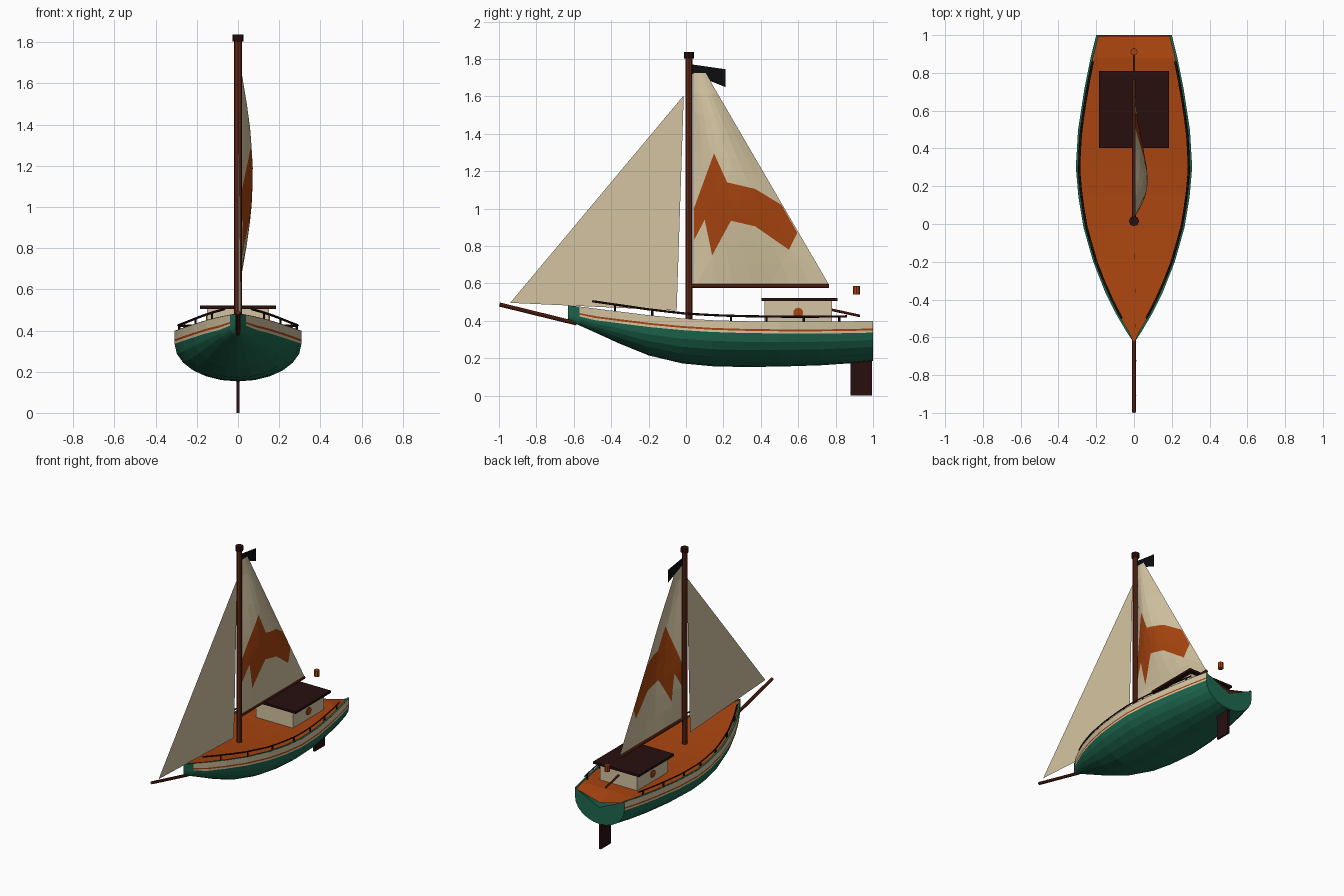
import bpy, bmesh, math
from mathutils import Vector

if "Cube" in bpy.data.objects:
    bpy.data.objects.remove(bpy.data.objects["Cube"])


def material(name, r, g, b):
    m = bpy.data.materials.new(name)
    lin = [((c / 255 + 0.055) / 1.055) ** 2.4 for c in (r, g, b)]
    m.diffuse_color = (*lin, 1)
    m.use_nodes = True
    m.node_tree.nodes["Principled BSDF"].inputs["Base Color"].default_value = m.diffuse_color
    return m


GREEN = material("hull green", 30, 104, 80)
CREAM = material("cream", 212, 196, 161)
ORANGE = material("burnt orange", 168, 68, 15)
BROWN = material("mast brown", 98, 39, 20)
DARK = material("dark brown", 40, 15, 15)
BLACK = material("black", 12, 13, 16)


def add(name, bm, *mats):
    me = bpy.data.meshes.new(name)
    bm.to_mesh(me)
    bm.free()
    ob = bpy.data.objects.new(name, me)
    bpy.context.collection.objects.link(ob)
    for m in mats:
        me.materials.append(m)
    return ob


def rod(name, p, q, r, mat, n=8):
    p, q = Vector(p), Vector(q)
    bm = bmesh.new()
    bmesh.ops.create_cone(bm, cap_ends=True, segments=n, radius1=r, radius2=r, depth=(q - p).length)
    ob = add(name, bm, mat)
    ob.location = (p + q) / 2
    ob.rotation_euler = (q - p).to_track_quat('Z', 'Y').to_euler()
    return ob


def box(name, lo, hi, mat):
    bm = bmesh.new()
    bmesh.ops.create_cube(bm, size=1)
    for v in bm.verts:
        v.co = [(a + b) / 2 + c * (b - a) for a, b, c in zip(lo, hi, v.co)]
    return add(name, bm, mat)


def sheet(name, pts, mat):
    bm = bmesh.new()
    bm.faces.new([bm.verts.new(p) for p in pts])
    return add(name, bm, mat)


# Hull stations: y, half width, sheer height, keel height
ST = [(-.63, 0, .482, .405), (-.57, .04, .476, .375), (-.48, .093, .465, .335),
      (-.36, .153, .45, .28), (-.2, .216, .43, .215), (-.02, .267, .413, .172),
      (.14, .294, .403, .157), (.3, .308, .398, .153), (.5, .296, .395, .155),
      (.72, .262, .395, .162), (.88, .23, .397, .173), (1, .2, .4, .185)]


def at(y):
    for a, b in zip(ST, ST[1:]):
        if y <= b[0]:
            t = (y - a[0]) / (b[0] - a[0])
            return [i + (j - i) * t for i, j in zip(a, b)]
    return ST[-1]


def half_section(y, w, zs, zk):
    # bulwark strakes, then a quarter ellipse to the keel
    k = min(1, (zs - zk) / .12)
    pts = [(w, y, zs - d * k) for d in (0, .041, .051, .063)]
    h = pts[-1][2] - zk
    for i in range(1, 7):
        a = i / 6 * math.pi / 2
        pts.append((w * math.cos(a), y, zk + h * (1 - math.sin(a))))
    return pts


# Hull: lofted stations, coloured by strake
bm = bmesh.new()
rows = []
for s in ST:
    h = half_section(*s)
    ring = h + [(-x, y, z) for x, y, z in reversed(h[:-1])]
    rows.append([bm.verts.new(p) for p in ring])
n = len(rows[0])
for j, (a, b) in enumerate(zip(rows, rows[1:])):
    for i in range(n - 1):
        f = bm.faces.new((a[i], a[i + 1], b[i + 1], b[i]))
        strake = min(i, n - 2 - i)
        if j > 0 and strake < 3:
            f.material_index = 2 if strake == 1 else 1
# Transom with a dipped top edge
bm.faces.new(rows[-1] + [bm.verts.new((0, 1, .31))])
bmesh.ops.remove_doubles(bm, verts=bm.verts, dist=.0005)
bmesh.ops.recalc_face_normals(bm, faces=bm.faces)
add("hull", bm, GREEN, CREAM, ORANGE)

# Deck, just inside the sheer and dipping at the stern
bm = bmesh.new()
rows = []
for y, w, zs, zk in ST:
    w = max(w - .008, .001)
    mid = zs - (.06 if y == 1 else .01)
    y = min(y, .995)
    rows.append([bm.verts.new(p) for p in ((-w, y, zs - .01), (0, y, mid), (w, y, zs - .01))])
for a, b in zip(rows, rows[1:]):
    for i in (0, 1):
        bm.faces.new((a[i], a[i + 1], b[i + 1], b[i]))
add("deck", bm, ORANGE)

# Sheer caps: narrow green ledges on top of the bulwarks
for sx in (-1, 1):
    bm = bmesh.new()
    pairs = [[bm.verts.new((sx * max(w - d, 0), y, zs + .001)) for d in (0, .014)] for y, w, zs, zk in ST]
    for a, b in zip(pairs, pairs[1:]):
        bm.faces.new((a[0], b[0], b[1], a[1]) if sx > 0 else (a[1], b[1], b[0], a[0]))
    add("sheer_cap", bm, GREEN)

# Handrails and posts
for sx in (-1, 1):
    cu = bpy.data.curves.new("handrail", 'CURVE')
    cu.dimensions = '3D'
    cu.bevel_depth = .006
    cu.bevel_resolution = 0
    cu.use_fill_caps = True
    sp = cu.splines.new('POLY')
    ys = [-.5 + 1.36 * i / 14 for i in range(15)]
    sp.points.add(len(ys) - 1)
    for pt, y in zip(sp.points, ys):
        _, w, zs, _ = at(y)
        pt.co = (sx * (w - .016), y, zs + .027 + .02 * max(0, -y), 1)
    cu.materials.append(DARK)
    bpy.context.collection.objects.link(bpy.data.objects.new("handrail", cu))
    for y in (-.38, -.18, .03, .24, .43, .63, .82):
        _, w, zs, _ = at(y)
        x = sx * (w - .016)
        rod("rail_post", (x, y, zs - .01), (x, y, zs + .028 + .02 * max(0, -y)), .006, DARK, 6)

# Cabin
box("cabin_walls", (-.15, .42, .375), (.15, .78, .508), CREAM)
box("cabin_roof", (-.185, .403, .505), (.185, .81, .522), DARK)
for sx in (-1, 1):
    rod("porthole", (sx * .148, .6, .443), (sx * .156, .6, .443), .027, ORANGE, 10)

# Spars
rod("mast", (0, .015, .385), (0, .015, 1.81), .019, BROWN)
rod("mast_cap", (0, .015, 1.803), (0, .015, 1.837), .027, DARK)
rod("boom", (0, .02, .587), (0, .765, .587), .011, BROWN)
rod("bowsprit", (0, -.997, .487), (0, -.585, .386), .011, BROWN)

# Stern gear
rod("tiller", (0, .76, .463), (0, .93, .426), .007, BROWN, 6)
box("rudder", (-.007, .88, 0), (.007, .995, .195), DARK)
rod("stern_lantern", (0, .912, .54), (0, .912, .585), .019, ORANGE)

# Jib and pennant
sheet("jib", [(.002, -.012, 1.605), (.015, -.94, .496), (.002, -.05, .455)], CREAM)
sheet("pennant", [(0, .035, 1.72), (0, .21, 1.65), (0, .21, 1.745), (0, .035, 1.77)], BLACK)

# Mainsail: flat grid cut along the fish outline, then bellied out
FISH = [(.042, .83), (.10, .94), (.14, .75), (.24, .935), (.37, .905), (.55, .78), (.595, .87),
        (.51, 1.02), (.37, 1.105), (.22, 1.14), (.15, 1.295), (.042, 1.0)]
FOOT, HEAD = .597, 1.725


def leech(z):
    return .762 + (.105 - .762) * (z - FOOT) / (HEAD - FOOT)


def in_fish(y, z):
    inside = False
    for (y1, z1), (y2, z2) in zip(FISH, FISH[1:] + FISH[:1]):
        if (z1 > z) != (z2 > z) and y < y1 + (z - z1) * (y2 - y1) / (z2 - z1):
            inside = not inside
    return inside


bm = bmesh.new()
grid = []
for j in range(11):
    z = FOOT + (HEAD - FOOT) * j / 10
    grid.append([bm.verts.new((0, .04 + (leech(z) - .04) * i / 7, z)) for i in range(8)])
for a, b in zip(grid, grid[1:]):
    for i in range(7):
        bm.faces.new((a[i], a[i + 1], b[i + 1], b[i]))
for (y1, z1), (y2, z2) in zip(FISH, FISH[1:] + FISH[:1]):
    bmesh.ops.bisect_plane(bm, geom=bm.verts[:] + bm.edges[:] + bm.faces[:], dist=1e-5,
                           plane_co=(0, y1, z1), plane_no=(0, z2 - z1, y1 - y2))
for f in bm.faces:
    c = f.calc_center_median()
    f.material_index = 1 if in_fish(c.y, c.z) else 0
for v in bm.verts:
    y, z = v.co.y, v.co.z
    u = min(1, max(0, (y - .04) / (leech(z) - .04)))
    t = min(1, max(0, (z - FOOT) / (HEAD - FOOT)))
    v.co.x = .004 + .068 * math.sin(math.pi * u) * math.sin(math.pi * t)
add("mainsail", bm, CREAM, ORANGE)
